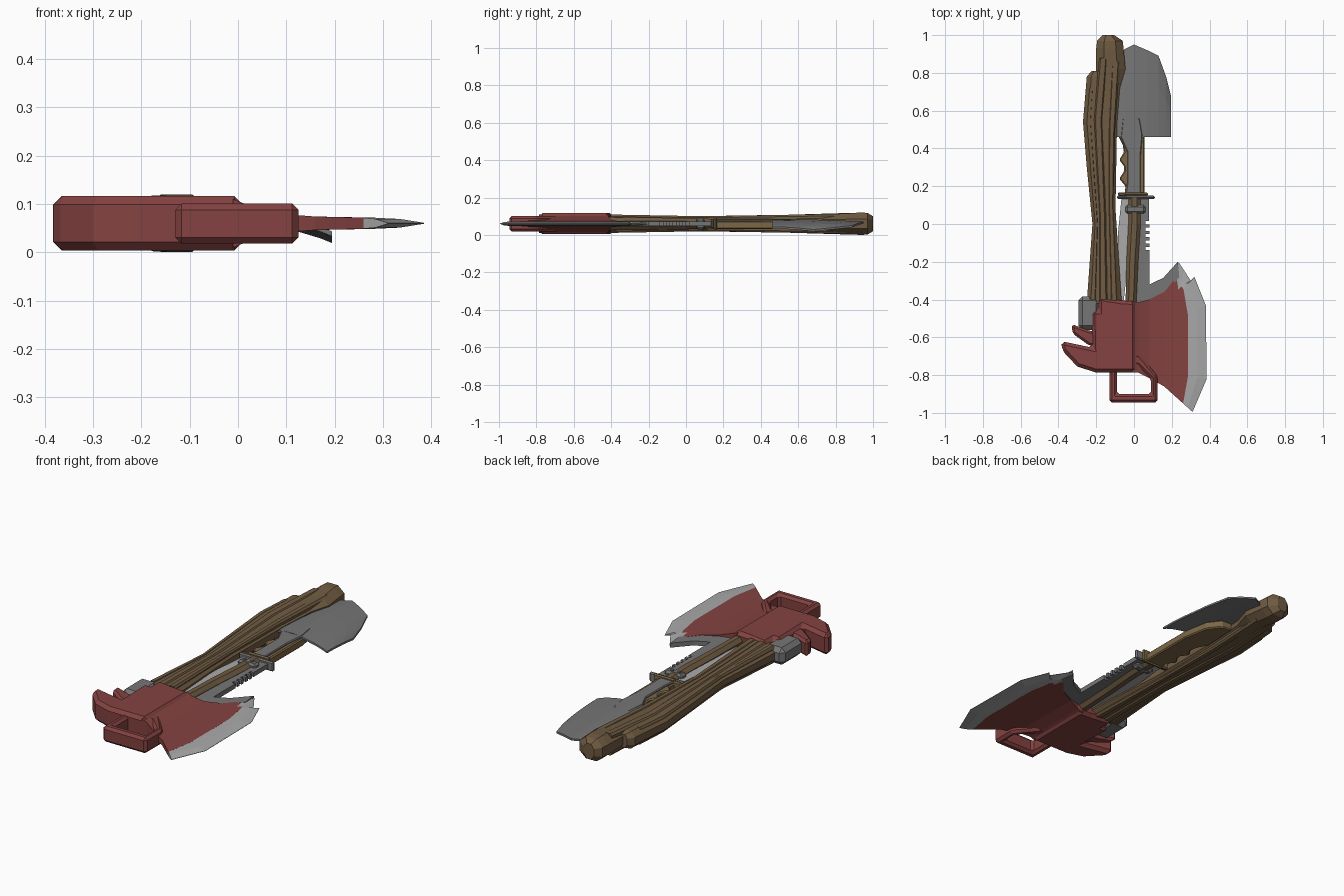
import bpy, bmesh

if "Cube" in bpy.data.objects:
    bpy.data.objects.remove(bpy.data.objects["Cube"])

def material(name, rgb):
    m = bpy.data.materials.new(name)
    m.diffuse_color = (*rgb, 1)
    m.use_nodes = True
    m.node_tree.nodes["Principled BSDF"].inputs["Base Color"].default_value = m.diffuse_color
    return m

WOOD = material("wood", (0.16, 0.105, 0.055))
PALE = material("pale_wood", (0.20, 0.135, 0.06))
RED = material("red_paint", (0.23, 0.055, 0.052))
STEEL = material("dark_steel", (0.18, 0.18, 0.18))
EDGE = material("bright_steel", (0.4, 0.4, 0.4))
MID = 0.06

def finish(name, bm, mat, bevel=0):
    bmesh.ops.recalc_face_normals(bm, faces=bm.faces)
    me = bpy.data.meshes.new(name)
    bm.to_mesh(me)
    bm.free()
    ob = bpy.data.objects.new(name, me)
    bpy.context.collection.objects.link(ob)
    me.materials.append(mat)
    if bevel:
        mod = ob.modifiers.new("chamfer", "BEVEL")
        mod.width, mod.segments, mod.limit_method = bevel, 1, "ANGLE"
    return ob

def prism(name, pts, z0, z1, mat, bevel=0):
    """Plan outline extruded in z."""
    bm = bmesh.new()
    f = bm.faces.new([bm.verts.new((x, y, z0)) for x, y in pts])
    top = bmesh.ops.extrude_face_region(bm, geom=[f])["geom"]
    for v in top:
        if isinstance(v, bmesh.types.BMVert):
            v.co.z = z1
    return finish(name, bm, mat, bevel)

def box(name, x0, x1, y0, y1, z0, z1, mat, bevel=0):
    return prism(name, [(x0, y0), (x1, y0), (x1, y1), (x0, y1)], z0, z1, mat, bevel)

def loft(name, sections, mat, cx=0.28, cz=0.28):
    """Chamfered bar along y; sections are (y, x left, x right, half height)."""
    bm = bmesh.new()
    rings = []
    for y, a, b, h in sections:
        dx, dz = (b - a) * cx, 2 * h * cz
        lo, hi = MID - h, MID + h
        ring = [(a + dx, lo), (b - dx, lo), (b, lo + dz), (b, hi - dz),
                (b - dx, hi), (a + dx, hi), (a, hi - dz), (a, lo + dz)]
        rings.append([bm.verts.new((x, y, z)) for x, z in ring])
    for r, s in zip(rings, rings[1:]):
        for i in range(8):
            j = (i + 1) % 8
            bm.faces.new((r[i], r[j], s[j], s[i]))
    bm.faces.new(rings[0])
    bm.faces.new(rings[-1])
    return finish(name, bm, mat)

def plate(name, rows, mat):
    """Solid sheet from rows of (x, y, centre z, half thickness)."""
    bm = bmesh.new()
    g = [[[bm.verts.new((x, y, z + s * h)) for x, y, z, h in row] for row in rows] for s in (1, -1)]
    n, m = len(rows), len(rows[0])
    for k in g:
        for i in range(n - 1):
            for j in range(m - 1):
                bm.faces.new((k[i][j], k[i + 1][j], k[i + 1][j + 1], k[i][j + 1]))
    rim = [(i, 0) for i in range(n)] + [(n - 1, j) for j in range(1, m)]
    rim += [(i, m - 1) for i in range(n - 2, -1, -1)] + [(0, j) for j in range(m - 2, 0, -1)]
    for (a, b), (c, d) in zip(rim, rim[1:] + rim[:1]):
        bm.faces.new((g[0][a][b], g[0][c][d], g[1][c][d], g[1][a][b]))
    return finish(name, bm, mat)

# main haft: two split timbers plus raised grain strips
loft("haft_long_timber", [(-.42, -.17, -.065, .045), (.08, -.17, -.098, .036), (.53, -.20, -.09, .043),
     (.72, -.20, -.075, .048), (.82, -.20, -.045, .052), (.93, -.20, -.055, .06), (.97, -.195, -.06, .058),
     (1.0, -.165, -.105, .04)], WOOD)
loft("haft_short_timber", [(-.42, -.25, -.14, .043), (0, -.22, -.14, .035), (.30, -.25, -.15, .038),
     (.54, -.27, -.17, .042), (.78, -.25, -.165, .045), (.81, -.225, -.18, .035)], WOOD)
loft("haft_grain_inner", [(-.40, -.125, -.085, .049), (.1, -.135, -.108, .040), (.5, -.135, -.10, .047),
     (.86, -.12, -.075, .054)], WOOD, .2, .1)
loft("haft_grain_centre", [(-.40, -.185, -.14, .049), (.05, -.185, -.15, .040), (.55, -.215, -.165, .048),
     (.88, -.185, -.14, .058)], WOOD, .2, .1)
loft("haft_grain_outer", [(-.40, -.235, -.2, .046), (.0, -.21, -.19, .038), (.54, -.255, -.225, .043),
     (.72, -.24, -.215, .045)], WOOD, .2, .1)

# middle wooden grip between the axe head and the guard
loft("middle_grip", [(-.43, -.045, .012, .035), (-.2, -.04, .022, .033), (.0, -.03, .035, .03),
     (.14, -.03, .035, .026)], WOOD)

# axe head block with large and small back hooks
prism("axe_head", [(.01, -.41), (-.07, -.405), (-.19, -.385), (-.19, -.46), (-.225, -.46), (-.22, -.655),
      (-.385, -.62), (-.38, -.67), (-.30, -.755), (-.205, -.785), (.01, -.785)], .004, .116, RED, .02)
prism("small_hook", [(-.20, -.57), (-.235, -.565), (-.33, -.53), (-.325, -.58), (-.235, -.645), (-.20, -.645)],
      .018, .102, RED, .012)
box("socket_block", -.295, -.18, -.56, -.383, .015, .105, STEEL, .022)

# square loop under the head
prism("head_loop", [(-.13, -.76), (-.13, -.945), (.125, -.945), (.125, -.805), (.03, -.69), (-.02, -.69),
      (-.02, -.75), (.02, -.75), (.09, -.82), (.09, -.90), (-.09, -.90), (-.09, -.76)], .018, .101, RED, .013)

# axe blade: painted cheek and ground edge, sharing the boundary line
border = [(.225, -.28), (.235, -.35), (.25, -.33), (.262, -.345), (.285, -.48), (.285, -.81), (.26, -.95)]
edge = [(.235, -.20), (.265, -.245), (.30, -.30), (.32, -.28), (.38, -.43), (.385, -.82), (.31, -.995)]
def row(x, top, bottom, h):
    return [(x, top + (bottom - top) * t, MID, h) for t in (0, .12, .16, .22, .38, .78, 1)]
plate("blade_cheek", [row(-.01, -.41, -.785, .05), row(.02, -.415, -.785, .038), row(.08, -.40, -.815, .02),
      row(.16, -.36, -.86, .014), [(x, y, MID, .0115) for x, y in border]], RED)
half = [((a + c) / 2, (b + d) / 2) for (a, b), (c, d) in zip(border, edge)]
plate("blade_edge", [[(x, y, MID, h) for x, y in line] for line, h in
      ((border, .0113), (half, .009), (edge, .001))], EDGE)

# saw-backed blade running into the axe blade
saw = [(.01, .14), (.08, .14), (.08, .015)]
for i in range(5):
    y = .015 - i * .034
    saw += [(.062, y), (.062, y - .017), (.082, y - .017), (.082, y - .034)]
saw += [(.082, -.32), (.155, -.285), (.232, -.20), (.24, -.28), (.17, -.37), (.05, -.43), (.0, -.43)]
prism("saw_blade", saw, .048, .072, STEEL)
# bright blade on the other side of the grip
prism("inner_blade", [(-.02, .14), (-.066, .14), (-.085, -.05), (-.085, -.41), (-.055, -.41), (-.02, -.1)],
      .05, .07, EDGE)

# guard, collar, rivets and binding
box("crossguard", -.09, .11, .133, .15, .036, .086, STEEL, .006)
box("guard_cap", -.05, .075, .15, .166, .026, .094, PALE, .006)
box("guard_binding", -.085, -.03, .148, .168, .03, .085, PALE, .006)
box("grip_collar", -.045, .06, .055, .10, .03, .09, STEEL, .01)
for i, x in enumerate((-.015, .025)):
    bm = bmesh.new()
    bmesh.ops.create_cone(bm, cap_ends=True, segments=8, radius1=.009, radius2=.009, depth=.07)
    bmesh.ops.translate(bm, verts=bm.verts, vec=(x, .078, MID))
    finish(f"collar_rivet_{i + 1}", bm, STEEL)

# upper grip: scalloped wood with a steel tang on top
prism("scalloped_grip", [(.055, .155), (.055, .465), (.03, .60), (-.02, .665), (-.08, .67), (-.09, .48),
      (-.06, .42), (-.053, .38), (-.078, .34), (-.052, .305), (-.052, .28), (-.078, .24), (-.045, .20),
      (-.05, .155)], .032, .074, PALE, .006)
prism("steel_tang", [(-.045, .155), (.035, .155), (.035, .36), (.045, .47), (.03, .56), (-.06, .56),
      (-.07, .46), (-.035, .38), (-.035, .22)], .066, .083, STEEL, .004)

# broad curved spade blade
spade = []
for x, top, z in ((-.09, .88, .072), (-.05, .925, .079), (0, .95, .08), (.07, .92, .072), (.13, .89, .06),
                  (.17, .78, .048), (.195, .68, .038)):
    spade.append([(x, .46 + (top - .46) * t, z - .014 * t * t, .005) for t in (0, .3, .6, .85, 1)])
plate("spade_blade", spade, STEEL)
